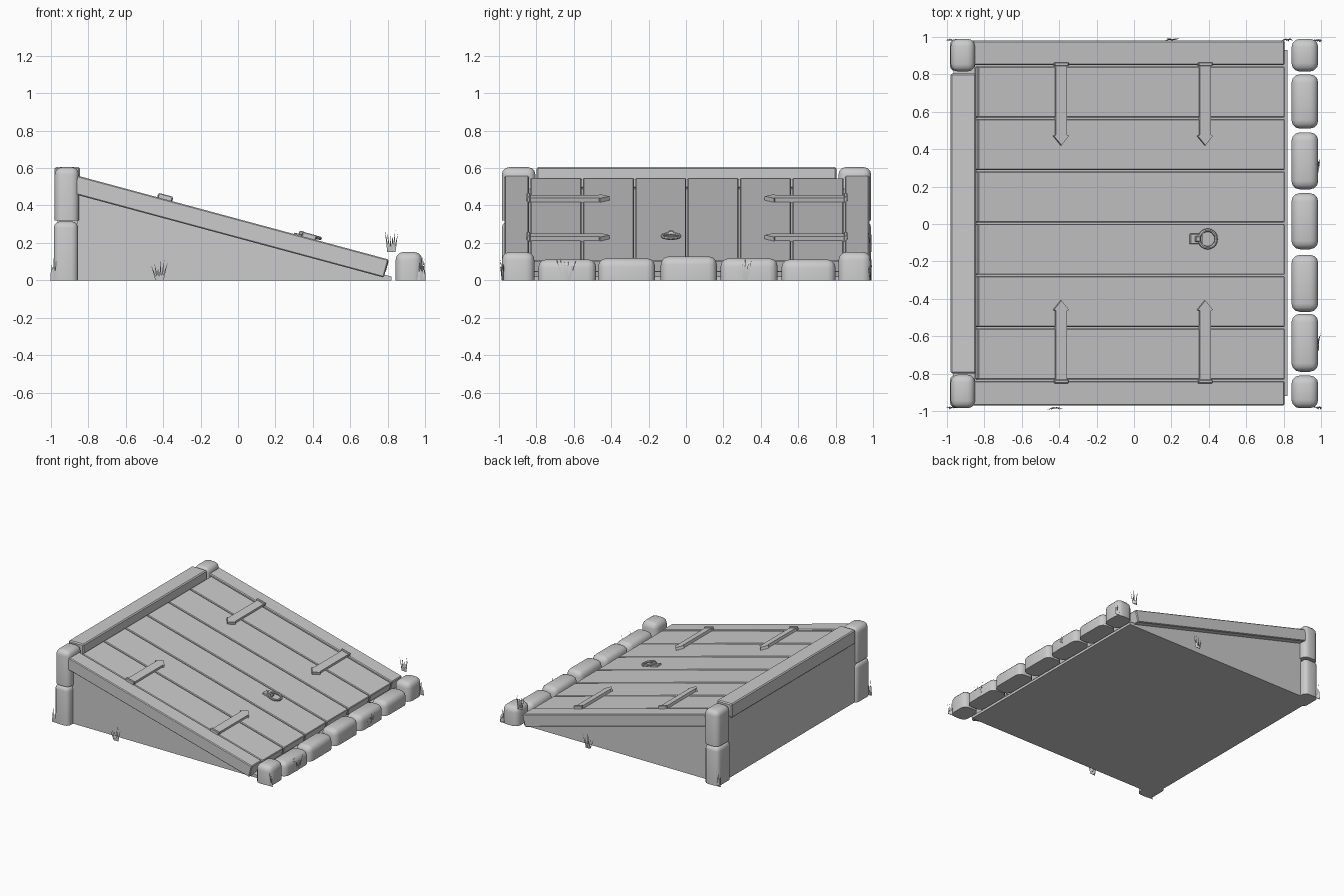
import bpy, bmesh, math, random
from mathutils import Matrix, Vector

random.seed(4)
if "Cube" in bpy.data.objects:
    bpy.data.objects.remove(bpy.data.objects["Cube"], do_unlink=True)

grey = bpy.data.materials.new("plain grey")
grey.use_nodes = True
grey.diffuse_color = (0.6, 0.6, 0.6, 1)
grey.node_tree.nodes["Principled BSDF"].inputs["Base Color"].default_value = (0.6, 0.6, 0.6, 1)

# Frame of the sloping lid: x runs downhill, z points out of the lid
SLOPE = math.atan2(0.45, 1.67)
LID = Matrix.Translation((-0.86, 0, 0.56)) @ Matrix.Rotation(SLOPE, 4, 'Y')


def finish(name, bm, matrix=None, smooth=False):
    if matrix:
        bm.transform(matrix)
    bmesh.ops.recalc_face_normals(bm, faces=bm.faces)
    mesh = bpy.data.meshes.new(name)
    bm.to_mesh(mesh)
    bm.free()
    mesh.materials.append(grey)
    obj = bpy.data.objects.new(name, mesh)
    bpy.context.collection.objects.link(obj)
    if smooth:
        bpy.ops.object.select_all(action='DESELECT')
        obj.select_set(True)
        bpy.context.view_layer.objects.active = obj
        bpy.ops.object.shade_smooth_by_angle(angle=math.radians(40))
    return obj


def box(name, xs, ys, zs, bevel=0, segments=1, matrix=None, flat_base=False, smooth=False):
    bm = bmesh.new()
    bmesh.ops.create_cube(bm, size=1)
    for v in bm.verts:
        v.co = [(a + b) / 2 + c * (b - a) for c, (a, b) in zip(v.co, (xs, ys, zs))]
    if bevel:
        edges = [e for e in bm.edges
                 if not (flat_base and all(v.co.z < zs[0] + 1e-4 for v in e.verts))]
        bmesh.ops.bevel(bm, geom=edges, offset=bevel, segments=segments,
                        profile=0.5, affect='EDGES')
    return finish(name, bm, matrix, smooth)


def prism(name, outline, direction, matrix=None):
    bm = bmesh.new()
    face = bm.faces.new([bm.verts.new(p) for p in outline])
    new = bmesh.ops.extrude_face_region(bm, geom=[face])["geom"]
    bmesh.ops.translate(bm, verts=[g for g in new if isinstance(g, bmesh.types.BMVert)],
                        vec=direction)
    return finish(name, bm, matrix)


# Wedge base with triangular side walls, and the tall end wall
prism("wedge_base", [(-0.86, -0.92, 0), (0.82, -0.92, 0), (0.82, -0.92, 0.02),
                     (-0.86, -0.92, 0.49)], (0, 1.85, 0))
box("end_wall", (-0.965, -0.85), (-0.9, 0.9), (0, 0.51))
box("top_beam", (-0.98, -0.845), (-0.8, 0.805), (0.49, 0.605), 0.008)

# Sloping side rails
for name, y in (("right_rail", -0.97), ("left_rail", 0.85)):
    box(name, (0, 1.725), (y, y + 0.13), (-0.1, 0), 0.006, matrix=LID)

# Lid planks
for i in range(6):
    y = -0.835 + i * 0.28
    box("plank_%d" % (i + 1), (0.03, 1.727), (y + 0.004, y + 0.276), (-0.07, -0.006),
        0.005, matrix=LID)

# Strap hinges with arrow tips, mirrored on both sides
for u in (0.485, 1.282):
    for side in (-1, 1):
        half = [(0.031, 0.85), (0.031, 0.47), (0.042, 0.465), (0, 0.415)]
        outline = half + [(-a, b) for a, b in reversed(half[:-1])]
        prism("hinge_strap", [(u + a, side * b + 0.006, -0.01) for a, b in outline],
              (0, 0, 0.026), LID)
        y = side * 0.848 + 0.006
        box("hinge_knuckle", (u - 0.039, u + 0.039), (y - 0.01, y + 0.01), (-0.01, 0.024),
            0.004, matrix=LID)

# Ring handle on its plate
box("handle_plate", (1.2, 1.27), (-0.108, -0.052), (-0.01, 0.008), 0.003, matrix=LID)
box("handle_staple", (1.225, 1.255), (-0.095, -0.065), (0, 0.026), 0.005, matrix=LID)
bpy.ops.mesh.primitive_torus_add(major_radius=0.047, minor_radius=0.009,
                                 major_segments=20, minor_segments=8)
ring = bpy.context.object
ring.name = "handle_ring"
ring.data.materials.append(grey)
ring.matrix_world = LID @ Matrix.Translation((1.295, -0.08, 0.014))
bpy.ops.object.shade_smooth_by_angle(angle=math.radians(40))


def stone(name, xs, ys, zs, bevel=0.045):
    box(name, xs, ys, zs, bevel, 3, flat_base=True, smooth=True)


# Stacked corner stones at the tall end
for ys in ((-0.985, -0.805), (0.815, 0.99)):
    stone("lower_corner_stone", (-0.985, -0.855), ys, (0, 0.315), 0.035)
    stone("upper_corner_stone", (-0.98, -0.85), ys, (0.32, 0.605), 0.04)

# Curb stones along the low end
curb = [(-0.985, -0.81, 0.152), (-0.79, -0.48, 0.112), (-0.47, -0.165, 0.118),
        (-0.135, 0.165, 0.128), (0.185, 0.49, 0.118), (0.51, 0.8, 0.112), (0.815, 0.99, 0.152)]
for a, b, top in curb:
    stone("curb_stone", (0.842, 0.985), (a, b), (0, top))


# Grass tufts: thin tapering blades fanned along the wall
def tuft(x, y, z, along, spread=0.045):
    bm = bmesh.new()
    for i in range(6):
        t = (i - 2.5) / 2.5
        height = random.uniform(0.07, 0.125)
        tip = Vector((t * spread, random.uniform(-0.012, 0.01), height))
        foot = Vector((t * 0.016, 0, 0))
        base = [bm.verts.new(foot + Vector(d)) for d in
                ((-0.006, 0, 0), (0.006, 0, 0), (0, 0.006, 0))]
        top = bm.verts.new(tip)
        bm.faces.new(base)
        for k in range(3):
            bm.faces.new((base[k], base[(k + 1) % 3], top))
    turn = Matrix.Rotation(math.pi / 2 if along == 'y' else 0, 4, 'Z')
    finish("grass_tuft", bm, Matrix.Translation((x, y, z)) @ turn)


for x, y in ((-0.42, -0.985), (0.2, 0.985)):
    tuft(x, y, 0, 'x')
tuft(0.82, 0.985, 0.15, 'x', 0.035)
for y, spread in ((-0.64, 0.055), (0.31, 0.04)):
    tuft(0.988, y, 0, 'y', spread)
for x in (-0.982, 0.982):
    for y in (-0.982, 0.982):
        tuft(x, y, 0, 'x', 0.016)
